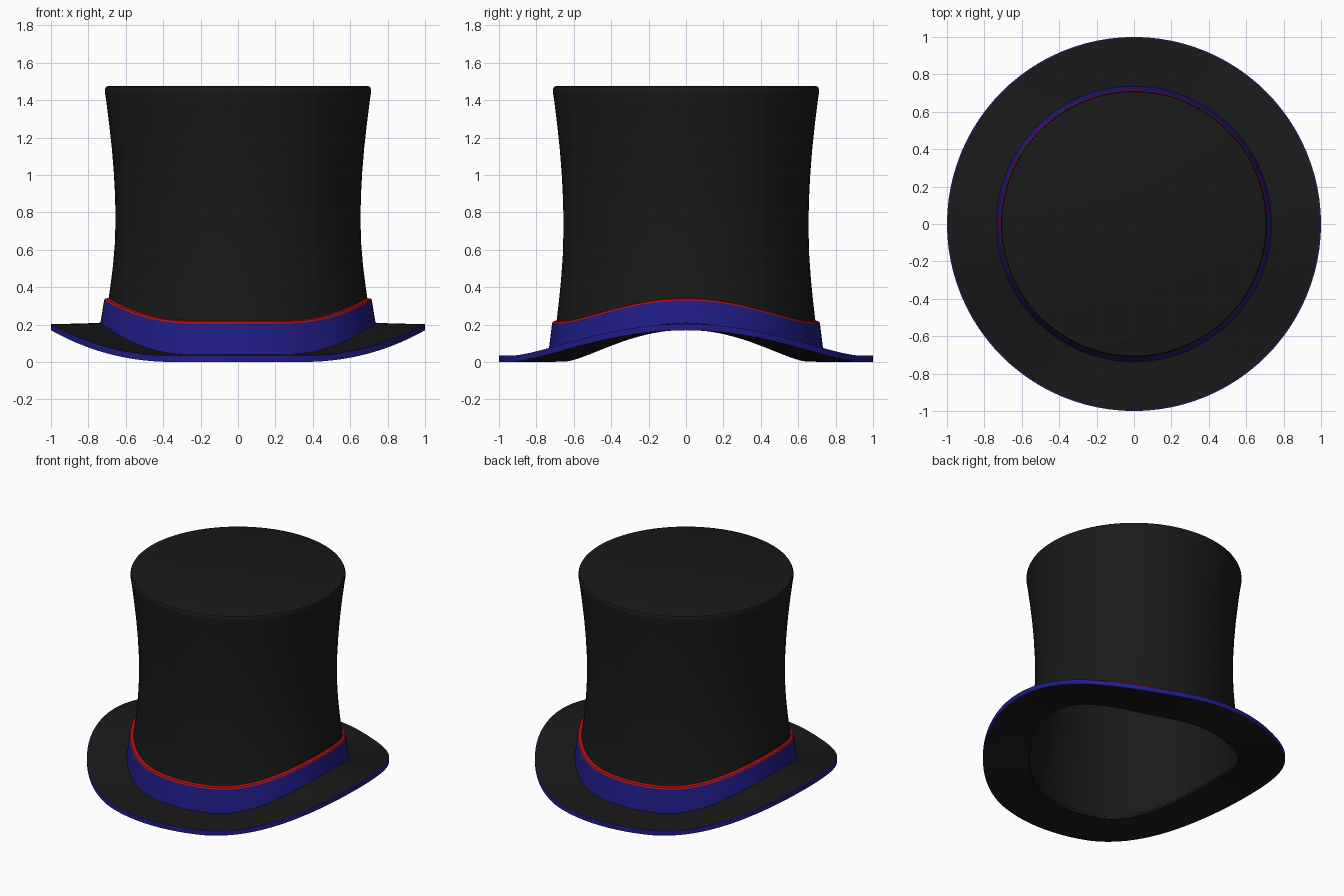
import bpy, bmesh, math

if "Cube" in bpy.data.objects:
    bpy.data.objects.remove(bpy.data.objects["Cube"])

SEGMENTS = 96


def material(name, rgb):
    m = bpy.data.materials.new(name)
    m.diffuse_color = (*rgb, 1)
    m.use_nodes = True
    m.node_tree.nodes["Principled BSDF"].inputs["Base Color"].default_value = m.diffuse_color
    return m


black = material("black_felt", (0.010, 0.010, 0.010))
blue = material("blue_ribbon", (0.014, 0.012, 0.24))
red = material("red_piping", (0.42, 0.006, 0.006))


def side_lift(a, z):
    """Upward curl of the left and right sides, fading out up the crown."""
    side = min(abs(math.sin(a / 2)), abs(math.cos(a / 2)))
    angle = 2 * math.asin(side)
    if angle > math.radians(70):
        return 0.0
    curl = 0.5 + 0.5 * math.cos(math.pi * angle / math.radians(70))
    return 0.17 * curl * max(0, 1 - z / 1.4) ** 2


def lathe(name, profile, mat, brim=False):
    """Spin a closed (radius, height) outline and curl it up at the sides."""
    bm = bmesh.new()
    rings = []
    for i in range(SEGMENTS):
        a = 2 * math.pi * i / SEGMENTS
        rings.append([bm.verts.new((r * math.cos(a), r * math.sin(a),
                                    z + side_lift(a, 0 if brim else z)))
                      for r, z in profile])
    n = len(profile)
    for i in range(SEGMENTS):
        p, q = rings[i], rings[(i + 1) % SEGMENTS]
        for j in range(n):
            k = (j + 1) % n
            if profile[j][0] == profile[k][0] == 0:
                continue
            bm.faces.new((p[j], q[j], q[k], p[k]))
    bmesh.ops.remove_doubles(bm, verts=bm.verts, dist=1e-5)
    bmesh.ops.recalc_face_normals(bm, faces=bm.faces)
    me = bpy.data.meshes.new(name)
    bm.to_mesh(me)
    bm.free()
    me.materials.append(mat)
    ob = bpy.data.objects.new(name, me)
    bpy.context.collection.objects.link(ob)
    bpy.ops.object.select_all(action='DESELECT')
    ob.select_set(True)
    bpy.context.view_layer.objects.active = ob
    bpy.ops.object.shade_smooth_by_angle(angle=math.radians(35))
    return ob


# Crown: hollow waisted shell with a softly rounded top edge
wall = [(0.715, 0.02), (0.705, 0.12), (0.693, 0.21), (0.680, 0.32),
        (0.668, 0.44), (0.658, 0.58), (0.655, 0.72), (0.657, 0.86),
        (0.664, 1.00), (0.675, 1.14), (0.690, 1.28), (0.705, 1.40),
        (0.712, 1.445)]
top = [(0.711, 1.461), (0.706, 1.471), (0.696, 1.475), (0, 1.475)]
inner = [(0, 1.45)] + [(r - 0.02, z) for r, z in reversed(wall)]
lathe("crown", wall + top + inner, black)

# Brim: flat ring curled up at both sides
lathe("brim", [(0.697, 0.002), (0.85, 0.0), (0.995, 0.0), (0.995, 0.034),
               (0.85, 0.035), (0.697, 0.042)], black, brim=True)

# Ribbon edging around the brim
lathe("brim_edging", [(0.994, 0.0), (1.0, 0.0), (1.0, 0.034), (0.994, 0.034)],
      blue, brim=True)

# Hat band and its piping
lathe("hat_band", [(0.70, 0.03), (0.738, 0.03), (0.716, 0.206), (0.68, 0.206)], blue)
lathe("band_piping", [(0.68, 0.206), (0.716, 0.206), (0.711, 0.217), (0.68, 0.225)], red)
